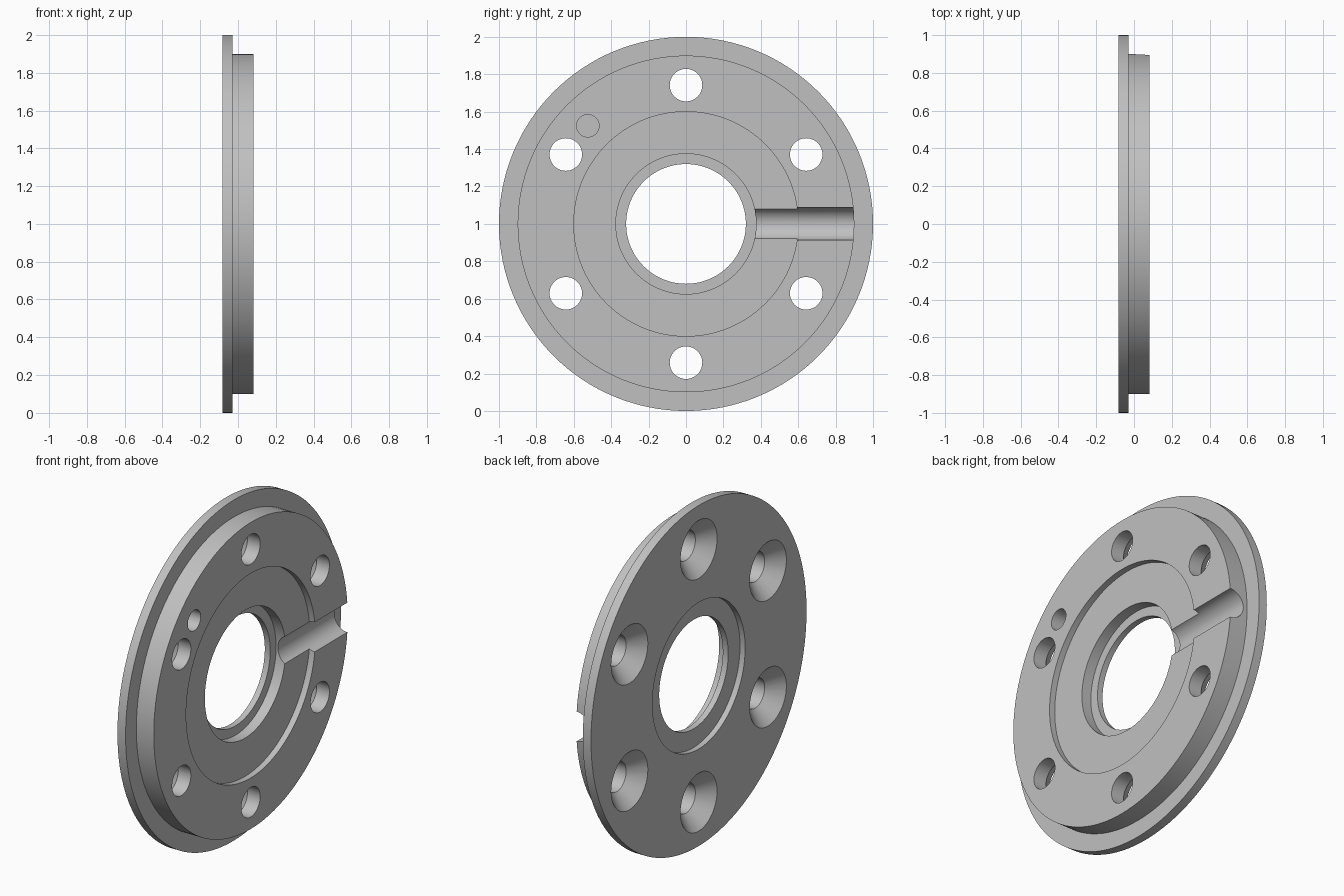
import bpy, bmesh, math
from mathutils import Matrix, Vector

cube = bpy.data.objects.get("Cube")
if cube:
    bpy.data.objects.remove(cube, do_unlink=True)

HALF = 0.083          # half thickness of the plate
CENTRE = Vector((0, 0, 1))
BOLT_CIRCLE = 0.742

steel = bpy.data.materials.new("plain grey metal")
steel.use_nodes = True
grey = (0.53, 0.53, 0.53, 1)
steel.diffuse_color = grey
steel.node_tree.nodes["Principled BSDF"].inputs["Base Color"].default_value = grey


def make_object(name, bm):
    bmesh.ops.recalc_face_normals(bm, faces=bm.faces)
    mesh = bpy.data.meshes.new(name)
    bm.to_mesh(mesh)
    bm.free()
    mesh.materials.append(steel)
    obj = bpy.data.objects.new(name, mesh)
    bpy.context.collection.objects.link(obj)
    return obj


def lathe(name, profile, steps, matrix):
    """Turn a closed (x, radius) profile around the x axis."""
    bm = bmesh.new()
    verts = [bm.verts.new((x, 0, r)) for x, r in profile]
    edges = [bm.edges.new((v, verts[i - 1])) for i, v in enumerate(verts)
             if v.co.z + verts[i - 1].co.z > 0]
    bmesh.ops.spin(bm, geom=verts + edges, cent=(0, 0, 0), axis=(1, 0, 0),
                   angle=math.tau, steps=steps, use_duplicate=False)
    bmesh.ops.remove_doubles(bm, verts=bm.verts, dist=1e-5)
    bm.transform(matrix)
    return make_object(name, bm)


def rod(name, start, end, radius, steps, matrix):
    return lathe(name, [(start, 0), (start, radius), (end, radius), (end, 0)], steps, matrix)


def around(angle, radius):
    """Point on the plate at an angle measured from +y towards +z."""
    return CENTRE + Vector((0, math.cos(angle), math.sin(angle))) * radius


# Flange, raised boss, shallow face recess and stepped bore
plate = lathe("flange_plate", [
    (-HALF, 0.43), (-HALF, 1), (-0.03, 1), (-0.03, 0.9),
    (HALF, 0.9), (HALF, 0.6), (0.047, 0.6), (0.047, 0.375),
    (-0.015, 0.375), (-0.015, 0.32), (-0.05, 0.32), (-0.05, 0.43),
], 128, Matrix.Translation(CENTRE))

cutters = []

# Six bolt holes, countersunk from the back
for i in range(6):
    spot = around(math.radians(30 + 60 * i), BOLT_CIRCLE)
    cutters.append(lathe("bolt_hole_cutter", [
        (-0.103, 0), (-0.103, 0.19), (0, 0.087), (0.2, 0.087), (0.2, 0),
    ], 48, Matrix.Translation(spot)))

# Round-bottomed radial groove
cutters.append(rod("groove_cutter", 0.2, 1.1, 0.087, 64,
                   Matrix.Translation(CENTRE + Vector((HALF, 0, 0)))
                   @ Matrix.Rotation(math.pi / 2, 4, "Z")))

# Flat-bottomed slot ending in a deeper blind hole
slot_angle = math.radians(135)
bm = bmesh.new()
bmesh.ops.create_cube(bm, size=1)
bm.transform(Matrix.Translation(CENTRE) @ Matrix.Rotation(slot_angle, 4, "X")
             @ Matrix.Translation((0.115, 0.521, 0))
             @ Matrix.Diagonal((0.2, 0.442, 0.116, 1)))
cutters.append(make_object("slot_cutter", bm))
cutters.append(rod("blind_hole_cutter", -0.03, 0.2, 0.06, 40,
                   Matrix.Translation(around(slot_angle, BOLT_CIRCLE))))

# Cut everything out of the plate
bpy.ops.object.select_all(action="DESELECT")
bpy.context.view_layer.objects.active = plate
plate.select_set(True)
for cutter in cutters:
    cutter.hide_render = True
    mod = plate.modifiers.new("cut", "BOOLEAN")
    mod.operation = "DIFFERENCE"
    mod.solver = "EXACT"
    mod.object = cutter
    bpy.ops.object.modifier_apply(modifier=mod.name)
for cutter in cutters:
    bpy.data.objects.remove(cutter, do_unlink=True)

bpy.ops.object.shade_smooth_by_angle(angle=math.radians(30))
